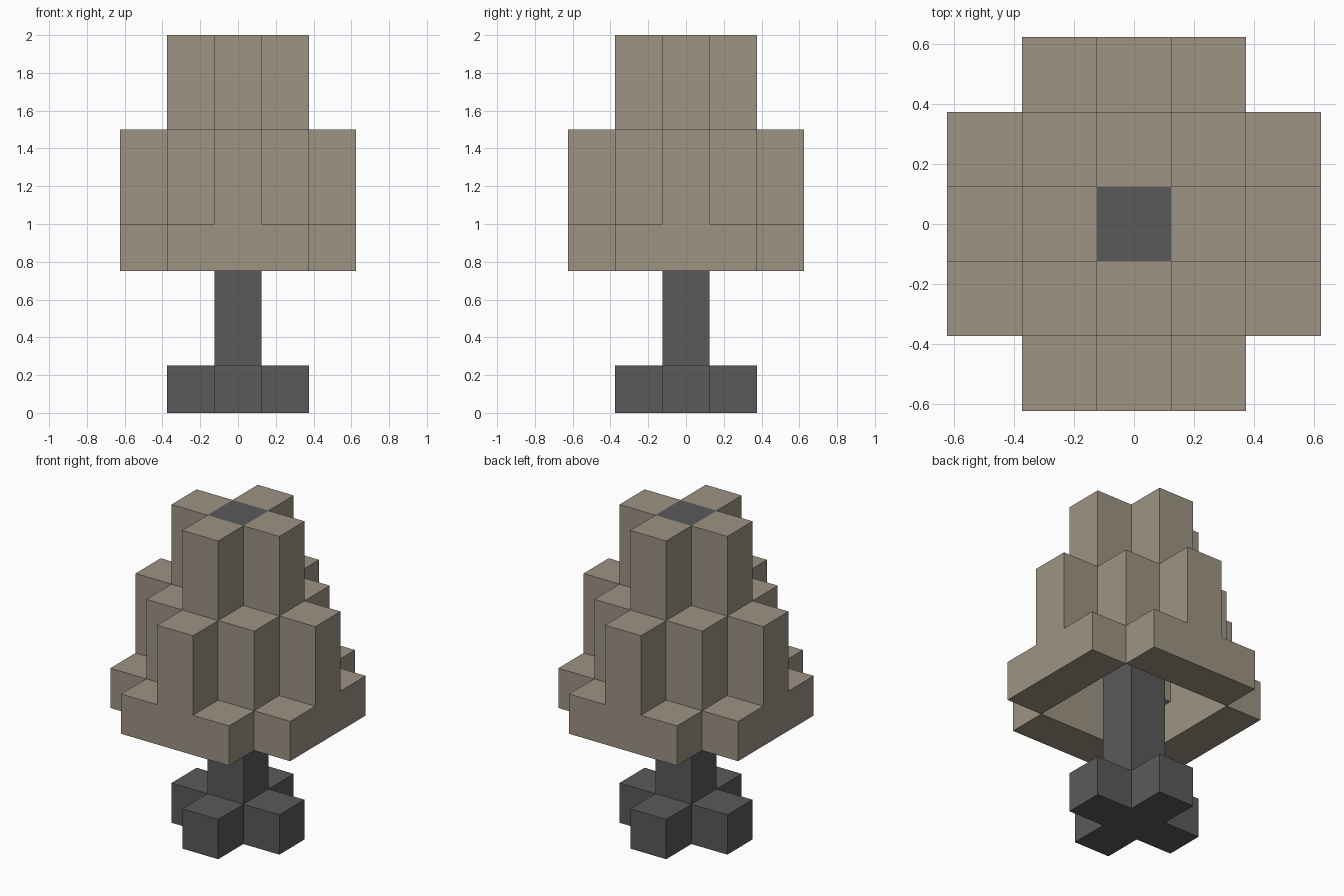
import bpy
import bmesh
import math
from mathutils import Vector

cube = bpy.data.objects.get("Cube")
if cube:
    bpy.data.objects.remove(cube, do_unlink=True)

U = 0.25  # block size


def material(name, rgb):
    mat = bpy.data.materials.new(name)
    mat.use_nodes = True
    mat.diffuse_color = (*rgb, 1)
    bsdf = mat.node_tree.nodes["Principled BSDF"]
    bsdf.inputs["Base Color"].default_value = (*rgb, 1)
    bsdf.inputs["Roughness"].default_value = 0.9
    return mat


def four_way(i, j, levels):
    """Blocks repeated by quarter turns around the trunk."""
    return {(x, y, k) for k in levels
            for x, y in ((i, j), (-j, i), (-i, -j), (j, -i))}


def build(name, cells, solid, mat):
    """Make the outer skin of a set of blocks, leaving out hidden faces."""
    bm = bmesh.new()
    for cell in sorted(cells):
        centre = Vector((cell[0], cell[1], cell[2] + 0.5))
        for axis in range(3):
            for sign in (-1, 1):
                n = [0, 0, 0]
                n[axis] = sign
                if tuple(c + d for c, d in zip(cell, n)) in solid:
                    continue
                n = Vector(n)
                u = Vector([float(a == (axis + 1) % 3) for a in range(3)])
                v = n.cross(u)
                corners = [centre + (n + u * a + v * b) / 2
                           for a, b in ((-1, -1), (1, -1), (1, 1), (-1, 1))]
                bm.faces.new([bm.verts.new(p * U) for p in corners])
    # Weld the blocks and join flat neighbouring faces
    bmesh.ops.remove_doubles(bm, verts=bm.verts, dist=0.001)
    bmesh.ops.dissolve_limit(bm, angle_limit=math.radians(1),
                             verts=bm.verts, edges=bm.edges)
    mesh = bpy.data.meshes.new(name)
    bm.to_mesh(mesh)
    bm.free()
    mesh.materials.append(mat)
    obj = bpy.data.objects.new(name, mesh)
    bpy.context.collection.objects.link(obj)
    return obj


# Trunk column with four root blocks
trunk = {(0, 0, k) for k in range(8)} | four_way(1, 0, [0])

# Hollow crown: wide skirt, middle ring, top cross
crown = set()
for side in (-1, 0, 1):
    crown |= four_way(2, side, [3])
crown |= four_way(2, 0, [4, 5])
crown |= four_way(1, 1, [4, 5])
crown |= four_way(1, 0, [6, 7])

solid = trunk | crown
build("trunk", trunk, solid, material("dark grey", (0.102, 0.102, 0.102)))
build("foliage", crown, solid, material("taupe", (0.337, 0.292, 0.227)))
